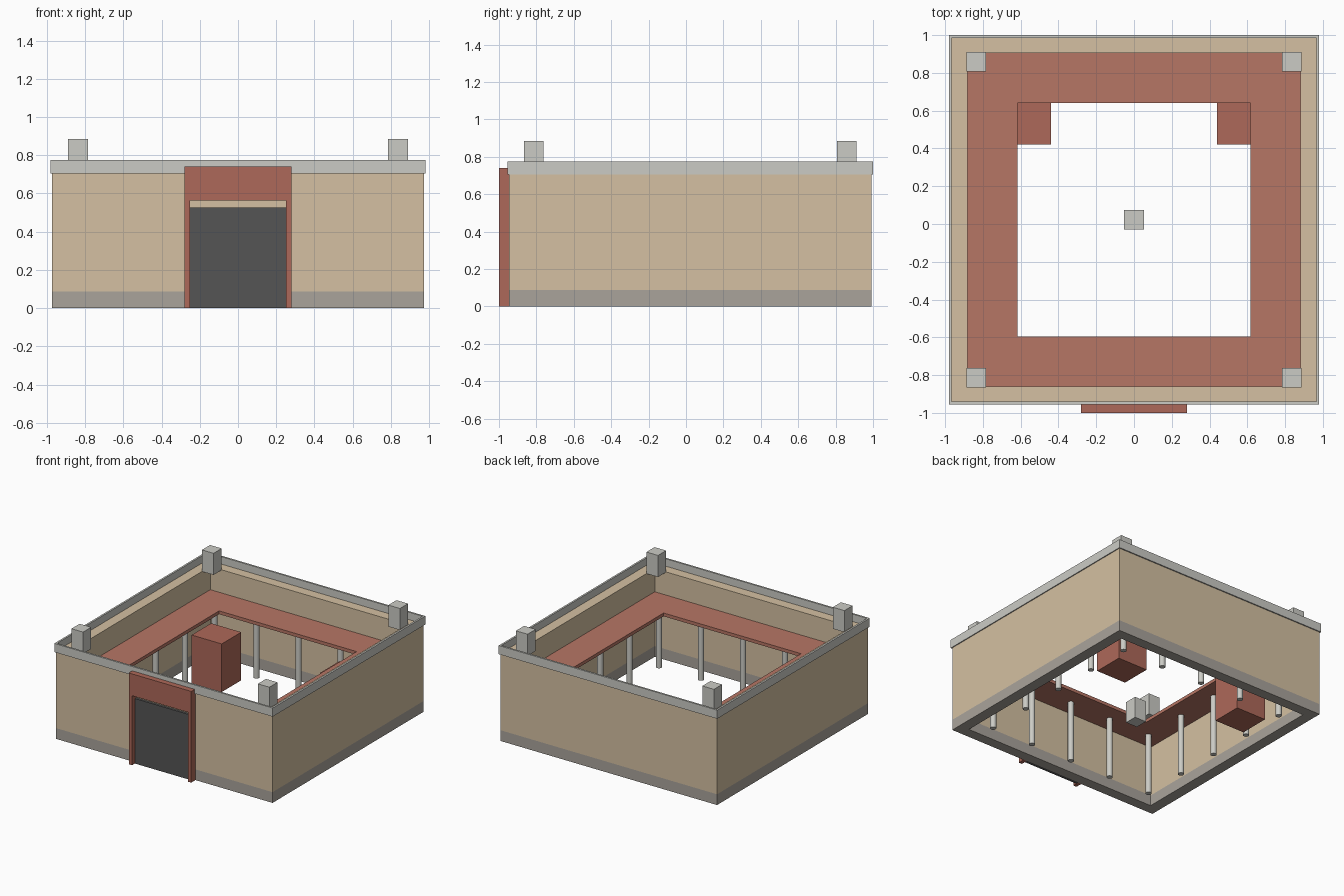
import bpy, bmesh
from mathutils import Matrix

if "Cube" in bpy.data.objects:
    bpy.data.objects.remove(bpy.data.objects["Cube"])

CY = 0.0225  # centre of the square building in y


def material(name, rgb):
    m = bpy.data.materials.new(name)
    m.diffuse_color = (*rgb, 1)
    m.use_nodes = True
    m.node_tree.nodes["Principled BSDF"].inputs["Base Color"].default_value = m.diffuse_color
    return m


TAN = material("sandstone", (0.66, 0.53, 0.36))
RED = material("terracotta", (0.42, 0.14, 0.10))
ROOF = material("roof_red", (0.47, 0.18, 0.13))
DARK = material("dark_door", (0.09, 0.09, 0.09))
GREY = material("stone_base", (0.40, 0.37, 0.33))
STONE = material("light_stone", (0.60, 0.60, 0.56))


def finish(name, bm, mat):
    bmesh.ops.recalc_face_normals(bm, faces=bm.faces)
    me = bpy.data.meshes.new(name)
    bm.to_mesh(me)
    bm.free()
    ob = bpy.data.objects.new(name, me)
    bpy.context.collection.objects.link(ob)
    me.materials.append(mat)
    return ob


def box(name, x0, x1, y0, y1, z0, z1, mat):
    bm = bmesh.new()
    at = Matrix.Translation(((x0 + x1) / 2, (y0 + y1) / 2, (z0 + z1) / 2))
    size = Matrix.Diagonal((x1 - x0, y1 - y0, z1 - z0, 1))
    bmesh.ops.create_cube(bm, size=1, matrix=at @ size)
    return finish(name, bm, mat)


def ring(name, outer, inner, z0, z1, mat):
    """Hollow square frame; outer and inner are (half x, half y)."""
    bm = bmesh.new()
    loops = []
    for (hx, hy), z in ((outer, z0), (outer, z1), (inner, z1), (inner, z0)):
        loops.append([bm.verts.new((sx * hx, CY + sy * hy, z))
                      for sx, sy in ((-1, -1), (1, -1), (1, 1), (-1, 1))])
    for a in range(4):
        p, q = loops[a], loops[(a + 1) % 4]
        for i in range(4):
            j = (i + 1) % 4
            bm.faces.new((p[i], p[j], q[j], q[i]))
    return finish(name, bm, mat)


# Outer walls: base band, wall, thin parapet cap
ring("wall_base", (0.972, 0.968), (0.882, 0.882), 0, 0.087, GREY)
ring("wall", (0.972, 0.968), (0.882, 0.882), 0.087, 0.715, TAN)
ring("parapet_cap", (0.98, 0.9775), (0.965, 0.9625), 0.705, 0.775, STONE)

# Gallery roof round the courtyard
ring("gallery_roof", (0.882, 0.882), (0.617, 0.617), 0.50, 0.527, ROOF)

# Columns under the middle of the gallery roof, five per side
for i in range(-2, 3):
    for j in range(-2, 3):
        if max(abs(i), abs(j)) == 2:
            bm = bmesh.new()
            at = Matrix.Translation((i * 0.377, CY + j * 0.377, 0.25))
            bmesh.ops.create_cone(bm, cap_ends=True, segments=16, radius1=0.023,
                                  radius2=0.023, depth=0.5, matrix=at)
            col = finish("column", bm, STONE)
            bpy.context.view_layer.objects.active = col
            col.select_set(True)
            bpy.ops.object.shade_smooth_by_angle()
            col.select_set(False)

# Corner blocks on the parapet and one block in the courtyard
B = 0.052
blocks = [(sx * 0.836, CY + sy * 0.836, 0.71) for sx in (-1, 1) for sy in (-1, 1)]
for x, y, z in blocks + [(0, CY, 0)]:
    box("stone_block", x - B, x + B, y - B, y + B, z, z + 0.175, STONE)

# Two rooms in the back corners of the courtyard
box("room_right", 0.44, 0.71, 0.42, 0.67, 0, 0.39, RED)
box("room_left", -0.71, -0.44, 0.42, 0.67, 0, 0.39, RED)

# Gate surround as one arch-like profile, extruded backwards
profile = [(-0.28, 0), (-0.25, 0), (-0.25, 0.563), (0.25, 0.563),
           (0.25, 0), (0.28, 0), (0.28, 0.74), (-0.28, 0.74)]
bm = bmesh.new()
face = bm.faces.new([bm.verts.new((x, -1, z)) for x, z in profile])
ext = bmesh.ops.extrude_face_region(bm, geom=[face])
bmesh.ops.translate(bm, vec=(0, 0.056, 0),
                    verts=[v for v in ext["geom"] if isinstance(v, bmesh.types.BMVert)])
finish("gate_surround", bm, RED)

# Gate door
box("gate_door", -0.25, 0.25, -0.965, -0.94, 0, 0.527, DARK)
